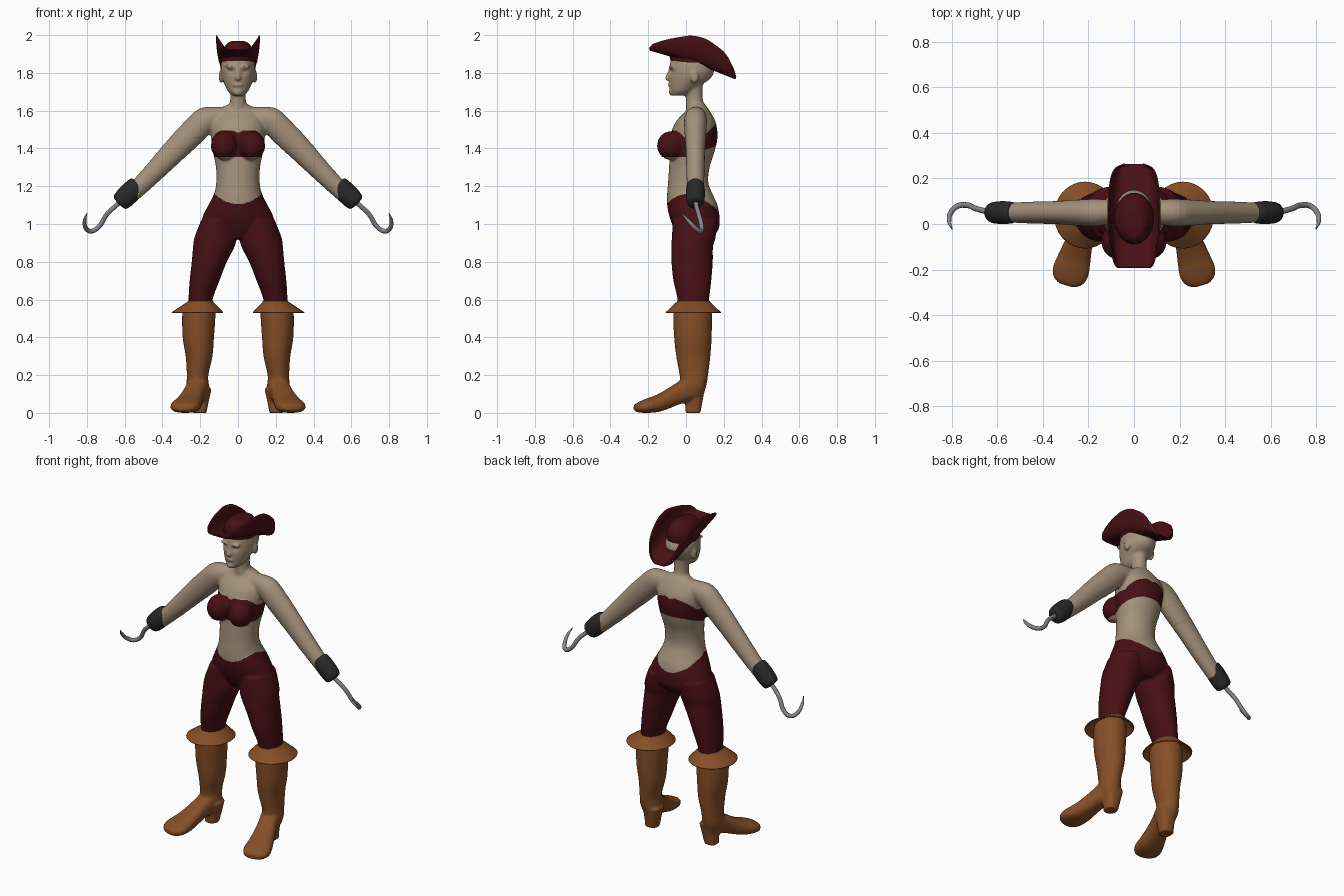
import bpy, bmesh, math
from mathutils import Vector, Matrix

if "Cube" in bpy.data.objects:
    bpy.data.objects.remove(bpy.data.objects["Cube"])


def material(name, rgb):
    m = bpy.data.materials.new(name)
    m.diffuse_color = (*rgb, 1)
    m.use_nodes = True
    m.node_tree.nodes["Principled BSDF"].inputs["Base Color"].default_value = m.diffuse_color
    return m


SKIN = material("skin", (0.37, 0.285, 0.2))
RED = material("dark red cloth", (0.062, 0.005, 0.007))
LEATHER = material("brown leather", (0.24, 0.078, 0.02))
BLACK = material("black cuff", (0.022, 0.022, 0.022))
STEEL = material("steel", (0.24, 0.24, 0.25))


def clamp(v):
    return max(0.0, min(1.0, v))


def dense(rows, steps=4):
    """Catmull-Rom refinement of a list of equal-length number rows."""
    out = []
    for i in range(len(rows) - 1):
        p0, p1, p2, p3 = rows[max(i - 1, 0)], rows[i], rows[i + 1], rows[min(i + 2, len(rows) - 1)]
        for k in range(steps):
            t = k / steps
            out.append([0.5 * (2 * b + (c - a) * t + (2 * a - 5 * b + 4 * c - d) * t * t
                               + (3 * b - a - 3 * c + d) * t ** 3)
                        for a, b, c, d in zip(p0, p1, p2, p3)])
    return out + [list(rows[-1])]


def loft(bm, sections, n=32, cap=True, e=1.0):
    """Skin elliptical sections (centre, half axis U, half axis V)."""
    rings = []
    for r in dense([[*c, *u, *v] for c, u, v in sections]):
        c, u, v = Vector(r[:3]), Vector(r[3:6]), Vector(r[6:])
        ring = []
        for k in range(n):
            a = 2 * math.pi * k / n
            x, y = (math.copysign(abs(f) ** e, f) for f in (math.cos(a), math.sin(a)))
            ring.append(bm.verts.new(c + u * x + v * y))
        rings.append(ring)
    for a, b in zip(rings, rings[1:]):
        for k in range(n):
            bm.faces.new((a[k], a[(k + 1) % n], b[(k + 1) % n], b[k]))
    if cap:
        bm.faces.new(rings[0])
        bm.faces.new(rings[-1])


def flat(z, cx, rx, yf, yb):
    return Vector((cx, (yf + yb) / 2, z)), Vector((rx, 0, 0)), Vector((0, (yb - yf) / 2, 0))


def ball(bm, c, r):
    m = Matrix.Translation(c) @ Matrix.Diagonal((*r, 1))
    bmesh.ops.create_uvsphere(bm, u_segments=20, v_segments=12, radius=1, matrix=m)


def bake(ob):
    """Apply modifiers (or curve bevel) and shade smooth."""
    bpy.context.view_layer.update()
    me = bpy.data.meshes.new_from_object(ob.evaluated_get(bpy.context.evaluated_depsgraph_get()))
    name = ob.name
    bpy.data.objects.remove(ob)
    ob = bpy.data.objects.new(name, me)
    bpy.context.collection.objects.link(ob)
    for p in me.polygons:
        p.use_smooth = True
    return ob


def finish(name, bm, mats, voxel=0, thick=0):
    bmesh.ops.recalc_face_normals(bm, faces=bm.faces[:])
    me = bpy.data.meshes.new(name)
    bm.to_mesh(me)
    bm.free()
    for m in mats:
        me.materials.append(m)
    ob = bpy.data.objects.new(name, me)
    bpy.context.collection.objects.link(ob)
    if voxel:
        r = ob.modifiers.new("merge", 'REMESH')
        r.mode, r.voxel_size = 'VOXEL', voxel
        s = ob.modifiers.new("soften", 'SMOOTH')
        s.factor, s.iterations = 0.5, 5
    if thick:
        s = ob.modifiers.new("thickness", 'SOLIDIFY')
        s.thickness, s.offset = thick, 0
    return bake(ob)


# Body: torso, neck, head, arms and legs merged into one skin
bm = bmesh.new()
loft(bm, [flat(z, 0, *r) for z, *r in (
    (.92, .10, -.03, .13), (.97, .18, -.06, .172), (1.03, .19, -.085, .178), (1.10, .157, -.10, .167),
    (1.16, .127, -.10, .14), (1.22, .115, -.095, .118), (1.30, .117, -.09, .125),
    (1.38, .132, -.085, .15), (1.46, .142, -.085, .167), (1.54, .145, -.055, .157),
    (1.60, .105, 0, .125), (1.635, .05, .01, .10))])
loft(bm, [flat(z, 0, *r) for z, *r in (
    (1.59, .055, 0, .115), (1.66, .041, 0, .089), (1.75, .045, 0, .09))])
loft(bm, [flat(z, 0, *r) for z, *r in (
    (1.68, .03, -.074, 0), (1.70, .052, -.083, .04), (1.73, .068, -.086, .07), (1.77, .084, -.09, .13),
    (1.82, .092, -.087, .15), (1.87, .083, -.08, .13), (1.90, .06, -.05, .10), (1.915, .03, -.02, .06))])
loft(bm, [flat(z, 0, *r) for z, *r in (  # nose
    (1.83, .009, -.088, -.06), (1.80, .011, -.1, -.06), (1.772, .018, -.112, -.06), (1.76, .014, -.1, -.06))])
ball(bm, (0, -.084, 1.737), (.026, .013, .011))
ball(bm, (0, -.072, 1.698), (.026, .02, .02))
for s in (1, -1):
    ball(bm, (s * .034, -.076, 1.832), (.032, .016, .010))
    ball(bm, (s * .09, .045, 1.78), (.012, .022, .035))
    ball(bm, (s * .073, -.077, 1.415), (.071, .077, .077))
    arm = [(0, .06, 1.56, .06, .055), (.09, .055, 1.565, .055, .052), (.17, .05, 1.55, .07, .06),
           (.25, .05, 1.475, .07, .057), (.34, .05, 1.385, .064, .051),
           (.45, .05, 1.27, .054, .048), (.56, .05, 1.16, .045, .043)]
    secs = []
    for i, (x, y, z, rn, ry) in enumerate(arm):
        a, b = arm[max(i - 1, 0)], arm[min(i + 1, 6)]
        n = Vector((a[2] - b[2], 0, b[0] - a[0])).normalized()
        secs.append((Vector((s * x, y, z)), Vector((s * n.x, 0, n.z)) * rn, Vector((0, ry, 0))))
    loft(bm, secs)
    loft(bm, [flat(z, s * cx, *r) for z, cx, *r in (
        (1.02, .105, .09, -.07, .165), (.93, .12, .110, -.075, .157), (.88, .128, .110, -.078, .143),
        (.80, .152, .093, -.077, .142), (.70, .177, .079, -.067, .134),
        (.60, .198, .064, -.045, .122), (.50, .20, .06, -.04, .11))])
body = finish("body", bm, [SKIN, RED], voxel=.007)


# Clothing edges as heights over the body
def waist(x, y):
    return min(1.105 + 3.5 * x * x, 1.16) - .04 * clamp(y / .12)


def top_low(x, y):
    return 1.355 + .055 * clamp(y / .15)


def top_high(x, y):
    return 1.455 + .04 * clamp(-y / .05) + .075 * clamp((y - .08) / .08) - .012 * clamp(1 - abs(x) / .03)


for v in body.data.vertices:
    x, y, z = v.co
    if y < -.04 and z > 1.7:  # eye sockets
        v.co.y += .009 * math.exp(-((abs(x) - .034) ** 2 / .0003 + (z - 1.806) ** 2 / .00012))
    elif abs(x) < .3:
        for edge in (waist, top_low, top_high):
            if abs(z - edge(x, y)) < .0035:
                v.co.z = edge(x, y)
for p in body.data.polygons:
    x, y, z = p.center
    pants = abs(x) < .4 and z < waist(x, y)
    band = abs(x) < .148 and top_low(x, y) < z < top_high(x, y)
    p.material_index = 1 if pants or band else 0

for s, side in ((1, "left"), (-1, "right")):
    # Boot: shaft, heel and turned-out foot
    bm = bmesh.new()
    loft(bm, [flat(z, s * cx, *r) for z, cx, *r in (
        (.57, .205, .075, -.055, .128), (.53, .207, .088, -.068, .137), (.40, .21, .083, -.063, .136),
        (.30, .206, .071, -.052, .129), (.20, .214, .057, -.034, .117),
        (.14, .213, .06, -.03, .107), (.09, .205, .052, -.01, .09))])
    loft(bm, [flat(z, s * cx, *r) for z, cx, *r in (
        (.13, .197, .058, -.02, .10), (.06, .20, .045, -.005, .087), (.0, .205, .038, -.002, .077))], e=.75)
    foot = []
    for t, hw, zb, zt in ((-.06, .045, .08, .16), (0, .056, .06, .20), (.06, .057, .045, .165),
                          (.12, .063, .022, .128), (.18, .073, .004, .095), (.24, .08, 0, .073),
                          (.28, .066, .003, .056), (.302, .035, .012, .042)):
        foot.append((Vector((s * (.213 + .275 * t), .02 - .962 * t, (zb + zt) / 2)),
                     Vector((s * .962, .275, 0)) * hw, Vector((0, 0, (zt - zb) / 2))))
    loft(bm, foot, e=.8)
    finish(side + "_boot", bm, [LEATHER], voxel=.007)

    # Flared boot top
    bm = bmesh.new()
    loft(bm, [flat(.592, s * .199, .062, -.042, .122), flat(.585, s * .2, .068, -.048, .127),
              flat(.555, s * .208, .105, -.08, .157), flat(.53, s * .215, .135, -.106, .184)], cap=False)
    finish(side + "_boot_flare", bm, [LEATHER], thick=.006)

    # Wrist cuff
    bm = bmesh.new()
    k = math.sqrt(.5)
    loft(bm, [(Vector((s * (.578 + k * t), .05, 1.16 - k * t)), Vector((s * k, 0, k)) * r,
               Vector((0, r * .9, 0)))
              for t, r in ((-.072, .03), (-.068, .046), (-.05, .053), (0, .056),
                           (.05, .052), (.07, .042), (.076, .015))])
    finish(side + "_cuff", bm, [BLACK])

    # Hook
    cu = bpy.data.curves.new(side + "_hook", 'CURVE')
    cu.dimensions, cu.bevel_depth, cu.bevel_resolution = '3D', .0125, 3
    cu.resolution_u, cu.use_fill_caps = 8, True
    sp = cu.splines.new('BEZIER')
    pts = [(.60, .05, 1.135, 1), (.645, .055, 1.098, 1), (.695, .068, 1.05, 1), (.737, .083, .985, 1),
           (.777, .078, .962, 1), (.805, .05, .978, .95), (.812, .012, 1.018, .75), (.80, -.022, 1.056, .2)]
    sp.bezier_points.add(len(pts) - 1)
    for b, (x, y, z, r) in zip(sp.bezier_points, pts):
        b.co, b.radius = (s * x, y, z), r
        b.handle_left_type = b.handle_right_type = 'AUTO'
    cu.materials.append(STEEL)
    hook = bpy.data.objects.new(side + "_hook", cu)
    bpy.context.collection.objects.link(hook)
    bake(hook)

# Hat brim: folded-up sides, rows are (y, floor z, edge z, half width)
bm = bmesh.new()
grid = []
for y, z0, z1, w in dense([
        (-.193, 1.922, 1.932, .07), (-.17, 1.915, 1.955, .086), (-.10, 1.895, 1.977, .102),
        (-.03, 1.875, 1.99, .111), (.03, 1.857, 1.997, .113), (.10, 1.832, 1.982, .112),
        (.16, 1.81, 1.945, .107), (.21, 1.79, 1.90, .098), (.245, 1.776, 1.835, .08),
        (.263, 1.77, 1.78, .04)]):
    row = []
    for i in range(-14, 15):
        a = i / 14 * math.pi / 2
        x = math.copysign(abs(math.sin(a)) ** .65, a) * w
        row.append(bm.verts.new((x, y, z0 + (z1 - z0) * (1 - math.cos(a)) ** 1.4)))
    grid.append(row)
for a, b in zip(grid, grid[1:]):
    for i in range(28):
        bm.faces.new((a[i], a[i + 1], b[i + 1], b[i]))
finish("hat_brim", bm, [RED], thick=.007)

# Hat crown
bm = bmesh.new()
loft(bm, [flat(z, 0, *r) for z, *r in (
    (1.84, .086, -.07, .13), (1.88, .088, -.086, .137), (1.92, .08, -.087, .132),
    (1.95, .062, -.075, .112), (1.966, .04, -.05, .08), (1.97, .01, -.01, .04))])
finish("hat_crown", bm, [RED])
